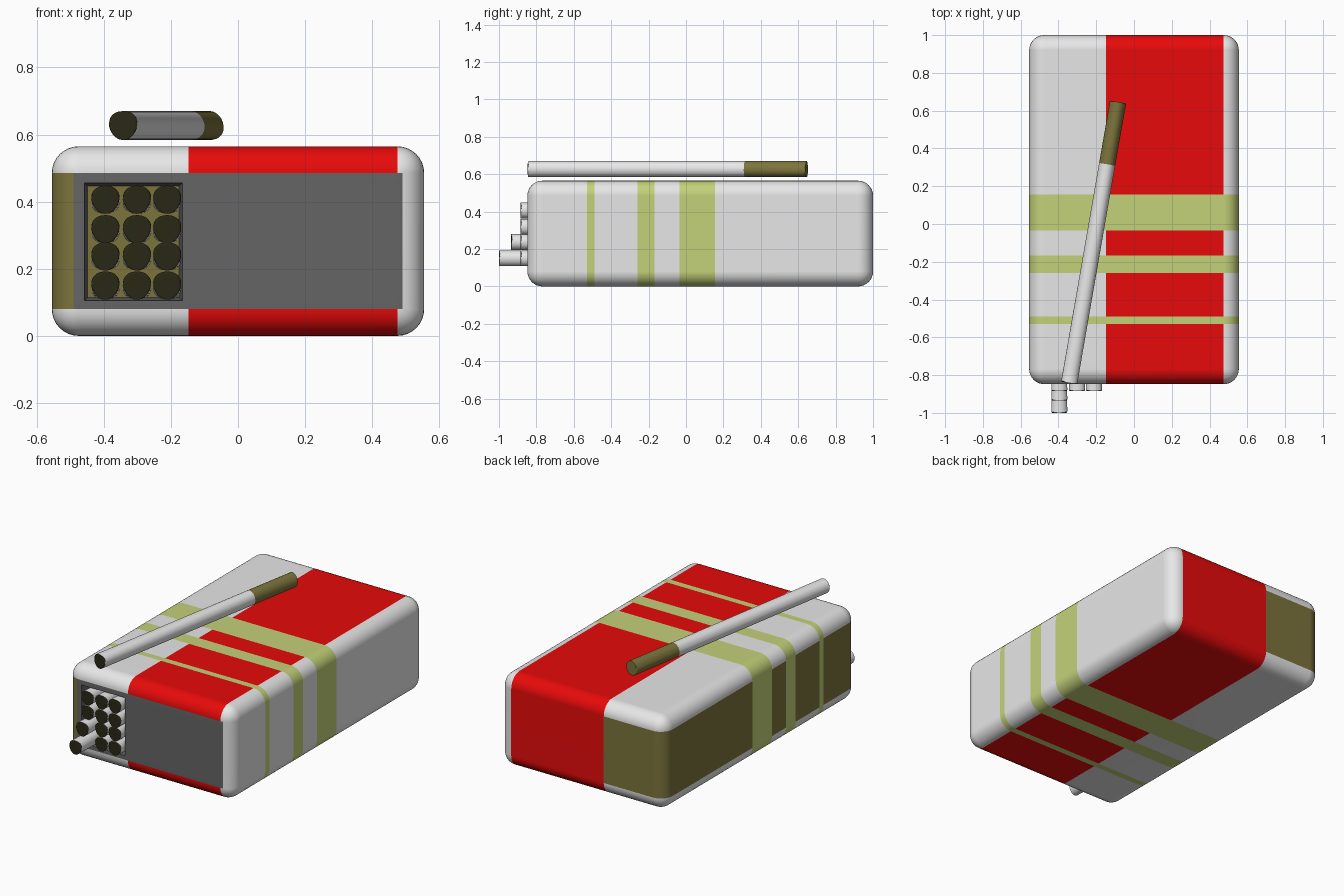
import bpy, bmesh, math
from mathutils import Vector

if "Cube" in bpy.data.objects:
    bpy.data.objects.remove(bpy.data.objects["Cube"])


def material(name, color):
    mat = bpy.data.materials.new(name)
    mat.use_nodes = True
    mat.diffuse_color = (*color, 1)
    mat.node_tree.nodes["Principled BSDF"].inputs["Base Color"].default_value = (*color, 1)
    return mat


MATS = [
    material("white paper", (0.8, 0.8, 0.8)),
    material("red panel", (0.8, 0.003, 0.003)),
    material("lime stripe", (0.55, 0.64, 0.19)),
    material("olive", (0.2, 0.175, 0.045)),
    material("dark grey", (0.13, 0.13, 0.13)),
    material("tobacco", (0.022, 0.021, 0.008)),
]
WHITE, RED, LIME, OLIVE, GREY, TOBACCO = range(6)


def finish(bm, name):
    mesh = bpy.data.meshes.new(name)
    bm.to_mesh(mesh)
    bm.free()
    for mat in MATS:
        mesh.materials.append(mat)
    obj = bpy.data.objects.new(name, mesh)
    bpy.context.collection.objects.link(obj)
    bpy.ops.object.select_all(action="DESELECT")
    obj.select_set(True)
    bpy.context.view_layer.objects.active = obj
    bpy.ops.object.shade_smooth_by_angle(angle=math.radians(35))
    weighted = obj.modifiers.new("weighted normals", "WEIGHTED_NORMAL")
    weighted.keep_sharp = True
    return obj


def slice_mesh(bm, axis, value, faces=None):
    """Cut along a plane, through the whole mesh or only the given faces."""
    if faces is None:
        geom = bm.verts[:] + bm.edges[:] + bm.faces[:]
    else:
        edges = {e for f in faces for e in f.edges}
        verts = {v for f in faces for v in f.verts}
        geom = list(verts) + list(edges) + list(faces)
    co, no = Vector(), Vector()
    co[axis], no[axis] = value, 1
    bmesh.ops.bisect_plane(bm, geom=geom, plane_co=co, plane_no=no, dist=1e-5)


# Carton: rounded box, sliced along its colour borders
HALF_X, FRONT, BACK, HEIGHT, RADIUS = 0.555, -0.848, 1.0, 0.565, 0.08
RED_X = (-0.147, 0.475)
STRIPES = [(-0.53, -0.49), (-0.26, -0.168), (-0.035, 0.155)]
LOW, HIGH = RADIUS, HEIGHT - RADIUS

bm = bmesh.new()
bmesh.ops.create_cube(bm, size=1)
for v in bm.verts:
    v.co = (v.co.x * 2 * HALF_X,
            v.co.y * (BACK - FRONT) + (FRONT + BACK) / 2,
            (v.co.z + 0.5) * HEIGHT)
bmesh.ops.bevel(bm, geom=bm.edges[:], offset=RADIUS, segments=8,
                profile=0.5, affect="EDGES")
for x in RED_X:
    slice_mesh(bm, 0, x)
for stripe in STRIPES:
    for y in stripe:
        slice_mesh(bm, 1, y)


def carton_colour(face):
    c = face.calc_center_median()
    if any(a < c.y < b for a, b in STRIPES):
        return LIME
    middle = LOW < c.z < HIGH
    if middle and face.normal.y < -0.99:
        return GREY
    if RED_X[0] < c.x < RED_X[1]:
        return RED
    on_side = c.x < -HALF_X + RADIUS
    on_back = c.y > BACK - RADIUS and c.x < RED_X[0]
    return OLIVE if middle and (on_side or on_back) else WHITE


bm.normal_update()
for f in bm.faces:
    f.material_index = carton_colour(f)

# Opening in the front of the carton
HOLE_X, HOLE_Z = (-0.458, -0.166), (0.105, 0.456)
for axis, limits in ((0, HOLE_X), (2, HOLE_Z)):
    for value in limits:
        slice_mesh(bm, axis, value, [f for f in bm.faces if f.material_index == GREY])
hole = []
for f in bm.faces:
    c = f.calc_center_median()
    if (f.material_index == GREY and HOLE_X[0] < c.x < HOLE_X[1]
            and HOLE_Z[0] < c.z < HOLE_Z[1]):
        hole.append(f)
bm.normal_update()
bmesh.ops.inset_region(bm, faces=hole, thickness=0.014, depth=-0.1)
for f in hole:
    f.material_index = OLIVE
finish(bm, "carton")


# Paper sticks
def stick(name, length, radius, filter_length=0):
    """Round stick along y from the origin, tobacco end at y = 0."""
    bm = bmesh.new()
    bmesh.ops.create_cone(bm, cap_ends=True, segments=32, radius1=radius,
                          radius2=radius, depth=length)
    for v in bm.verts:
        v.co = (v.co.x, v.co.z + length / 2, -v.co.y)
    rims = [e for e in bm.edges if any(len(f.verts) > 4 for f in e.link_faces)]
    bmesh.ops.bevel(bm, geom=rims, offset=0.007, segments=3,
                    profile=0.5, affect="EDGES")
    if filter_length:
        slice_mesh(bm, 1, length - filter_length)
    bm.normal_update()
    for f in bm.faces:
        if f.normal.y < -0.4:
            f.material_index = TOBACCO
        elif filter_length and f.calc_center_median().y > length - filter_length:
            f.material_index = OLIVE
    return finish(bm, name)


# Packed sticks, the two lowest in the outer column pulled out
for col, x in enumerate((-0.395, -0.301, -0.211)):
    for row, z in enumerate((0.15, 0.237, 0.318, 0.406)):
        tip = -0.885
        if col == 0:
            tip = (-1.0, -0.935, -0.885, -0.885)[row]
        packed = stick("packed_stick", FRONT + 0.1 - tip, 0.042)
        packed.location = (x, tip, z)

# Loose stick above the carton
start, end = Vector((-0.343, -0.842, 0.627)), Vector((-0.084, 0.646, 0.627))
run = end - start
loose = stick("loose_stick", run.length, 0.043, 0.335)
loose.location = start
loose.rotation_euler.z = -math.atan2(run.x, run.y)
